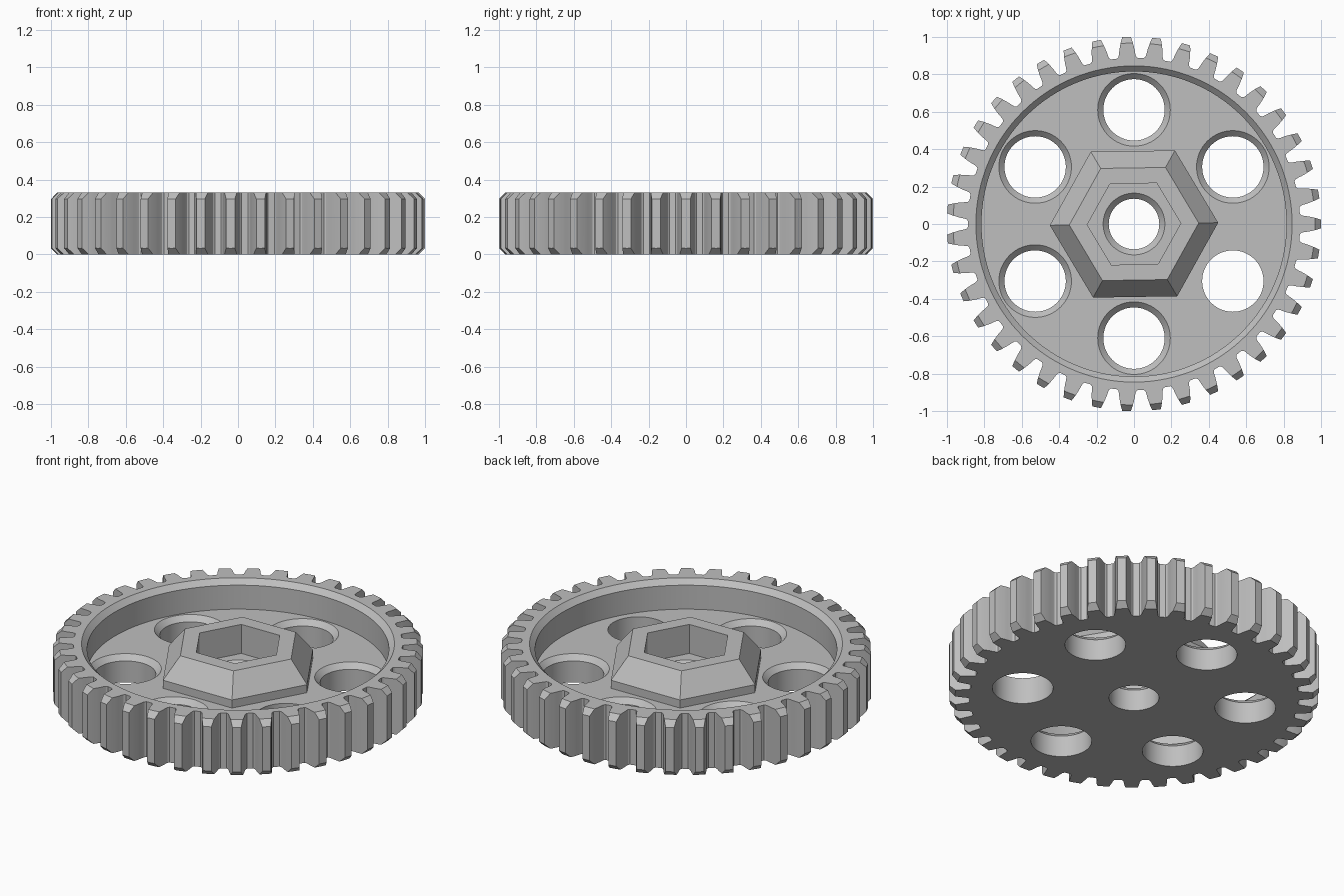
import bpy, bmesh, math

cube = bpy.data.objects.get("Cube")
if cube:
    bpy.data.objects.remove(cube, do_unlink=True)

HEIGHT = 0.33      # full gear thickness
FLOOR = 0.157      # top of the recessed web
CHAMFER = 0.03
TEETH = 39

grey = bpy.data.materials.new("grey_plastic")
grey.use_nodes = True
colour = (0.52, 0.52, 0.52, 1)
grey.diffuse_color = colour
grey.node_tree.nodes["Principled BSDF"].inputs["Base Color"].default_value = colour


def finish(bm, name):
    bmesh.ops.recalc_face_normals(bm, faces=bm.faces)
    mesh = bpy.data.meshes.new(name)
    bm.to_mesh(mesh)
    bm.free()
    mesh.materials.append(grey)
    obj = bpy.data.objects.new(name, mesh)
    bpy.context.collection.objects.link(obj)
    return obj


def lathe(name, profile, sides, centre=(0, 0), turn=0.0, caps=True):
    """Sweep (radius, z) points around a vertical axis."""
    bm = bmesh.new()
    rings = []
    for r, z in profile:
        angles = [turn + math.tau * i / sides for i in range(sides)]
        rings.append([bm.verts.new((centre[0] + r * math.cos(a),
                                    centre[1] + r * math.sin(a), z)) for a in angles])
    for low, high in zip(rings, rings[1:]):
        for i in range(sides):
            j = (i + 1) % sides
            bm.faces.new((low[i], low[j], high[j], high[i]))
    if caps:
        bm.faces.new(rings[0])
        bm.faces.new(rings[-1])
    return finish(bm, name)


def activate(obj):
    bpy.ops.object.select_all(action='DESELECT')
    obj.select_set(True)
    bpy.context.view_layer.objects.active = obj


def cut(target, cutter, operation='DIFFERENCE'):
    cutter.hide_render = True
    mod = target.modifiers.new("cut", 'BOOLEAN')
    mod.operation = operation
    mod.solver = 'EXACT'
    mod.object = cutter
    activate(target)
    bpy.ops.object.modifier_apply(modifier=mod.name)
    bpy.data.objects.remove(cutter, do_unlink=True)


# Toothed blank: half-tooth flank given as (radius, half width), root to tip
flank = [(0.888, 0.055), (0.896, 0.047), (0.91, 0.0435), (0.93, 0.041),
         (0.95, 0.037), (0.975, 0.031), (1.0, 0.023)]
tooth = [(r, -w) for r, w in flank] + [(r, w) for r, w in reversed(flank)]
bm = bmesh.new()
outline = []
for i in range(TEETH):
    for r, w in tooth:
        a = math.tau * i / TEETH + w / r
        outline.append(bm.verts.new((r * math.cos(a), r * math.sin(a), 0)))
base = bm.faces.new(outline)
top = bmesh.ops.extrude_face_region(bm, geom=[base])["geom"]
bmesh.ops.translate(bm, vec=(0, 0, HEIGHT),
                    verts=[v for v in top if isinstance(v, bmesh.types.BMVert)])
gear = finish(bm, "gear_body")

# Bevelled tooth tips, top and bottom
tip = 0.967
over = 0.1
cut(gear, lathe("tip_trim", [(tip - over, -over), (tip + over, over),
                             (tip + over, HEIGHT - over), (tip - over, HEIGHT + over)],
                TEETH * 4), 'INTERSECT')

# Recess with a bevelled rim
cut(gear, lathe("recess", [(0.815, FLOOR), (0.815, HEIGHT - CHAMFER),
                           (0.845, HEIGHT), (0.845, 0.5)], 120))


def bore(radius, centre, bevelled=True):
    profile = [(radius, -over), (radius, FLOOR - CHAMFER)]
    if bevelled:
        profile.append((radius + CHAMFER, FLOOR))
        profile.append((radius + CHAMFER, 0.5))
    else:
        profile.append((radius, 0.5))
    cut(gear, lathe("bore", profile, 64, centre))


# Shaft bore and six lightening holes; the one at front left has a plain edge
bore(0.135, (0, 0))
for k in range(6):
    a = math.radians(30 + 60 * k)
    bore(0.164, (0.61 * math.cos(a), 0.61 * math.sin(a)), bevelled=(k != 5))

# Hexagonal hub collar with a sloped shoulder and a hex socket
hub = lathe("hex_hub", [(0.45, FLOOR), (0.45, 0.205), (0.346, HEIGHT),
                        (0.25, HEIGHT), (0.25, FLOOR)], 6,
            turn=math.radians(0.9), caps=False)

activate(gear)
bpy.ops.object.shade_smooth_by_angle(angle=math.radians(25))
